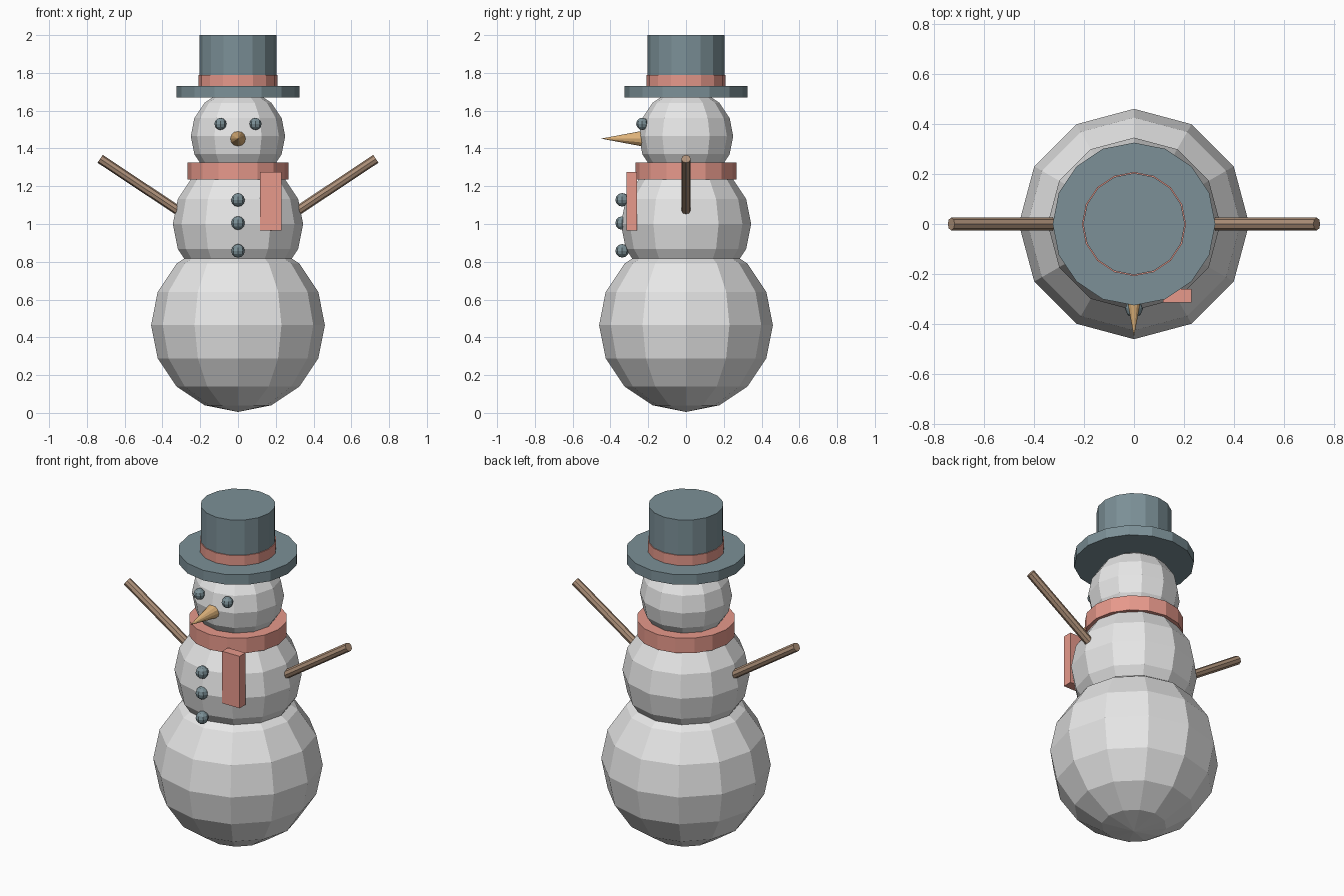
import bpy
import math
from mathutils import Vector

cube = bpy.data.objects.get("Cube")
if cube:
    bpy.data.objects.remove(cube, do_unlink=True)


def make_material(name, rgb):
    mat = bpy.data.materials.new(name)
    mat.use_nodes = True
    colour = (*rgb, 1.0)
    mat.diffuse_color = colour
    mat.node_tree.nodes["Principled BSDF"].inputs["Base Color"].default_value = colour
    return mat


SNOW = make_material("snow", (0.8, 0.8, 0.8))
FELT = make_material("blue grey felt", (0.2, 0.28, 0.31))
WOOL = make_material("coral wool", (0.8, 0.32, 0.26))
WOOD = make_material("brown wood", (0.42, 0.28, 0.19))
CARROT = make_material("carrot", (0.75, 0.46, 0.2))


def finish(name, mat):
    obj = bpy.context.object
    obj.name = name
    obj.data.name = name
    obj.data.materials.append(mat)
    return obj


def ball(name, mat, radius, location, segments, rings):
    bpy.ops.mesh.primitive_uv_sphere_add(
        segments=segments, ring_count=rings, radius=radius, location=location)
    return finish(name, mat)


def disc(name, mat, radius, bottom, top, sides=16):
    bpy.ops.mesh.primitive_cylinder_add(
        vertices=sides, radius=radius, depth=top - bottom,
        location=(0, 0, (bottom + top) / 2))
    return finish(name, mat)


def rod(name, mat, start, end, r_start, r_end, sides):
    start, end = Vector(start), Vector(end)
    axis = end - start
    bpy.ops.mesh.primitive_cone_add(
        vertices=sides, radius1=r_start, radius2=r_end, depth=axis.length,
        location=(start + end) / 2,
        rotation=axis.to_track_quat('Z', 'Y').to_euler())
    return finish(name, mat)


# Stacked snowballs
for name, radius, z in (("lower_body", 0.46, 0.465),
                        ("upper_body", 0.345, 1.0),
                        ("head", 0.25, 1.465)):
    ball(name, SNOW, radius, (0, 0, z), 12, 8)

# Hat
disc("hat_brim", FELT, 0.325, 1.67, 1.73)
disc("hat_crown", FELT, 0.203, 1.73, 2.0)
disc("hat_band", WOOL, 0.208, 1.73, 1.79)

# Scarf with hanging tail
disc("scarf", WOOL, 0.267, 1.235, 1.325)
bpy.ops.mesh.primitive_cube_add(size=1, location=(0.173, -0.287, 1.12))
tail = finish("scarf_tail", WOOL)
tail.scale = (0.115, 0.055, 0.31)

# Face
rod("nose", CARROT, (0, -0.21, 1.452), (0, -0.45, 1.452), 0.045, 0, 12)
for side, x in (("right", -0.093), ("left", 0.093)):
    ball(side + "_eye", FELT, 0.032, (x, -0.232, 1.53), 8, 6)

# Buttons
for place, z in (("top", 1.128), ("middle", 1.005), ("bottom", 0.858)):
    ball(place + "_button", FELT, 0.036, (0, -0.338, z), 8, 6)

# Stick arms
for side, s in (("right", -1), ("left", 1)):
    rod(side + "_arm", WOOD, (s * 0.27, 0, 1.04), (s * 0.73, 0, 1.345),
        0.025, 0.025, 8)
